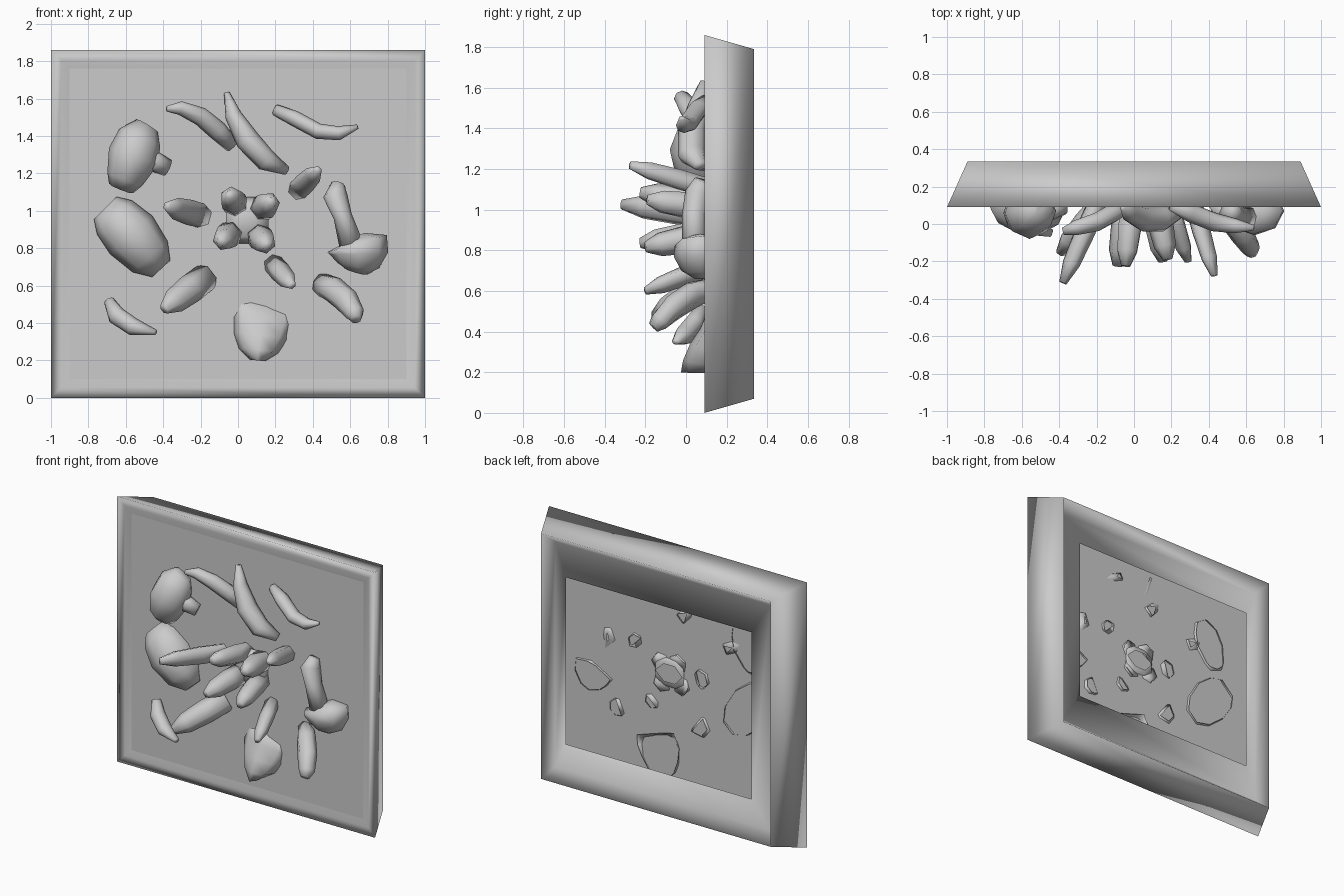
import bpy, bmesh, math
from mathutils import Vector

ZC = 0.93  # panel centre height
BACK = 0.12  # ornaments are trimmed here, just behind the panel


def finish(name, bm):
    bmesh.ops.recalc_face_normals(bm, faces=bm.faces[:])
    me = bpy.data.meshes.new(name)
    bm.to_mesh(me)
    bm.free()
    for p in me.polygons:
        p.use_smooth = True
    ob = bpy.data.objects.new(name, me)
    bpy.context.collection.objects.link(ob)
    return ob


def rect_frame(name, profile):
    """Sweep (half width, half height, y) stations round a rectangle."""
    bm = bmesh.new()
    loops = [[bm.verts.new((sx * w, y, ZC + sz * h))
              for sx, sz in ((-1, -1), (1, -1), (1, 1), (-1, 1))] for w, h, y in profile]
    for a, b in zip(loops, loops[1:]):
        for i in range(4):
            j = (i + 1) % 4
            bm.faces.new((a[i], a[j], b[j], b[i]))
    return finish(name, bm)


def petal(name, stations, sides=8):
    """Loft oval rings along a path; station = x, y, z, width radius, depth radius."""
    bm = bmesh.new()
    pts = [Vector(s[:3]) for s in stations]
    rings = []
    for k, s in enumerate(stations):
        t = (pts[min(k + 1, len(pts) - 1)] - pts[max(k - 1, 0)]).normalized()
        side = t.cross(Vector((0, 1, 0))).normalized()
        deep = side.cross(t).normalized()
        rings.append([bm.verts.new(pts[k] + side * s[3] * math.cos(a) + deep * s[4] * math.sin(a))
                      for a in (2 * math.pi * i / sides for i in range(sides))])
    for a, b in zip(rings, rings[1:]):
        for i in range(sides):
            j = (i + 1) % sides
            bm.faces.new((a[i], a[j], b[j], b[i]))
    bm.faces.new(rings[0])
    bm.faces.new(rings[-1])
    bmesh.ops.bisect_plane(bm, geom=bm.verts[:] + bm.edges[:] + bm.faces[:],
                           plane_co=(0, BACK, 0), plane_no=(0, 1, 0), clear_outer=True)
    return finish(name, bm)


def spike(name, base, tip, r, flat=0.8):
    """Straight petal from the panel to a blunt tip."""
    b, t = Vector(base), Vector(tip)
    st = []
    for f, k in ((-0.06, 1.0), (0.35, 1.05), (0.75, 0.9), (1.0, 0.4)):
        st.append((*b.lerp(t, f), r * k, r * k * flat))
    return petal(name, st, 6)


# Frame with tapered sides, grooved back rim and undercut inner wall
rect_frame("frame", [(0.90, 0.83, 0.105), (0.945, 0.875, 0.095), (1, 0.93, 0.09),
                     (0.89, 0.86, 0.335), (0.835, 0.79, 0.257), (0.72, 0.585, 0.30),
                     (0.92, 0.85, 0.11)])

# Thin panel
bm = bmesh.new()
bm.faces.new([bm.verts.new((x, 0.105, ZC + z)) for x, z in
              ((-0.9, -0.83), (0.9, -0.83), (0.9, 0.83), (-0.9, 0.83))])
finish("panel", bm)

# Mushroom cap and stem, upper left
petal("left_cap", [(-0.625, 0.07, 1.12, 0.07, 0.05), (-0.605, 0.06, 1.17, 0.10, 0.11),
                   (-0.56, 0.06, 1.29, 0.138, 0.14), (-0.525, 0.07, 1.39, 0.12, 0.11),
                   (-0.485, 0.08, 1.455, 0.065, 0.05)])
petal("left_cap_stem", [(-0.52, 0.05, 1.31, 0.05, 0.04), (-0.44, 0.07, 1.26, 0.055, 0.05),
                        (-0.375, 0.09, 1.23, 0.045, 0.04)])

# Large oval, left
petal("left_oval", [(-0.71, 0.09, 1.015, 0.085, 0.05), (-0.66, 0.09, 0.965, 0.13, 0.12),
                    (-0.57, 0.09, 0.87, 0.152, 0.165), (-0.47, 0.09, 0.755, 0.125, 0.13),
                    (-0.41, 0.09, 0.69, 0.065, 0.05)])

# Curved slices around the border
petal("upper_left_slice", [(-0.38, -0.04, 1.545, 0.015, 0.02), (-0.31, -0.02, 1.55, 0.037, 0.04),
                           (-0.20, 0.01, 1.505, 0.05, 0.05), (-0.11, 0.06, 1.43, 0.053, 0.05),
                           (-0.03, 0.10, 1.35, 0.04, 0.04)])
petal("upper_leaf", [(-0.06, 0.09, 1.63, 0.015, 0.02), (-0.025, 0.06, 1.51, 0.045, 0.05),
                     (0.05, 0.03, 1.38, 0.065, 0.07), (0.15, 0.03, 1.27, 0.06, 0.07),
                     (0.26, 0.07, 1.215, 0.025, 0.03)])
petal("upper_right_slice", [(0.20, 0.10, 1.54, 0.03, 0.03), (0.30, 0.06, 1.495, 0.042, 0.05),
                            (0.43, 0.01, 1.425, 0.042, 0.05), (0.54, -0.01, 1.415, 0.038, 0.04),
                            (0.64, -0.02, 1.45, 0.012, 0.015)])
petal("lower_left_slice", [(-0.69, 0.08, 0.52, 0.028, 0.03), (-0.65, 0.04, 0.44, 0.05, 0.05),
                           (-0.56, -0.01, 0.38, 0.048, 0.05), (-0.44, -0.05, 0.35, 0.015, 0.02)])
petal("lower_right_slice", [(0.44, 0.12, 0.61, 0.06, 0.05), (0.51, 0.03, 0.58, 0.07, 0.06),
                            (0.58, -0.06, 0.52, 0.068, 0.06), (0.625, -0.13, 0.45, 0.052, 0.05),
                            (0.63, -0.16, 0.42, 0.03, 0.03)])

# Outward petals ringing the middle
spike("left_petal", (-0.2, 0.1, 0.975), (-0.38, -0.315, 1.025), 0.065, 0.8)
spike("right_petal", (0.32, 0.1, 1.11), (0.43, -0.275, 1.22), 0.055)
spike("lower_petal", (0.19, 0.1, 0.715), (0.29, -0.2, 0.60), 0.055)
spike("lower_left_petal", (-0.18, 0.1, 0.64), (-0.395, -0.155, 0.475), 0.075)

# Central cluster: hub and four prongs
petal("cluster_hub", [(-0.06, 0.09, 0.95, 0.08, 0.03), (0.0, 0.08, 0.95, 0.125, 0.05),
                      (0.09, 0.08, 0.95, 0.125, 0.05), (0.16, 0.09, 0.95, 0.08, 0.03)])
for i, (x, z, y) in enumerate(((-0.045, 1.085, -0.225), (0.18, 1.05, -0.19),
                               (-0.09, 0.835, -0.225), (0.155, 0.815, -0.20))):
    spike("cluster_prong_%d" % (i + 1),
          (0.04 + (x - 0.04) * 0.6, 0.09, 0.95 + (z - 0.95) * 0.6), (x, y, z), 0.068, 0.95)

# Bottom scoop: a wedge that deepens towards its lower edge
petal("bottom_scoop", [(0.155, 0.12, 0.50, 0.15, 0.01), (0.13, 0.12, 0.42, 0.165, 0.045),
                       (0.12, 0.11, 0.33, 0.145, 0.09), (0.11, 0.10, 0.25, 0.105, 0.115),
                       (0.105, 0.10, 0.20, 0.04, 0.125)])

# Mushroom on the right: waisted stem and half-dome cap
petal("right_stem", [(0.535, 0.08, 1.145, 0.035, 0.04), (0.52, 0.06, 1.08, 0.065, 0.065),
                     (0.56, 0.04, 0.97, 0.05, 0.06), (0.605, 0.04, 0.82, 0.065, 0.06)])
petal("right_cap", [(0.622, 0.07, 0.855, 0.06, 0.05), (0.637, 0.07, 0.825, 0.165, 0.125),
                    (0.645, 0.07, 0.775, 0.158, 0.13), (0.64, 0.075, 0.71, 0.115, 0.10),
                    (0.63, 0.08, 0.675, 0.06, 0.05)])
